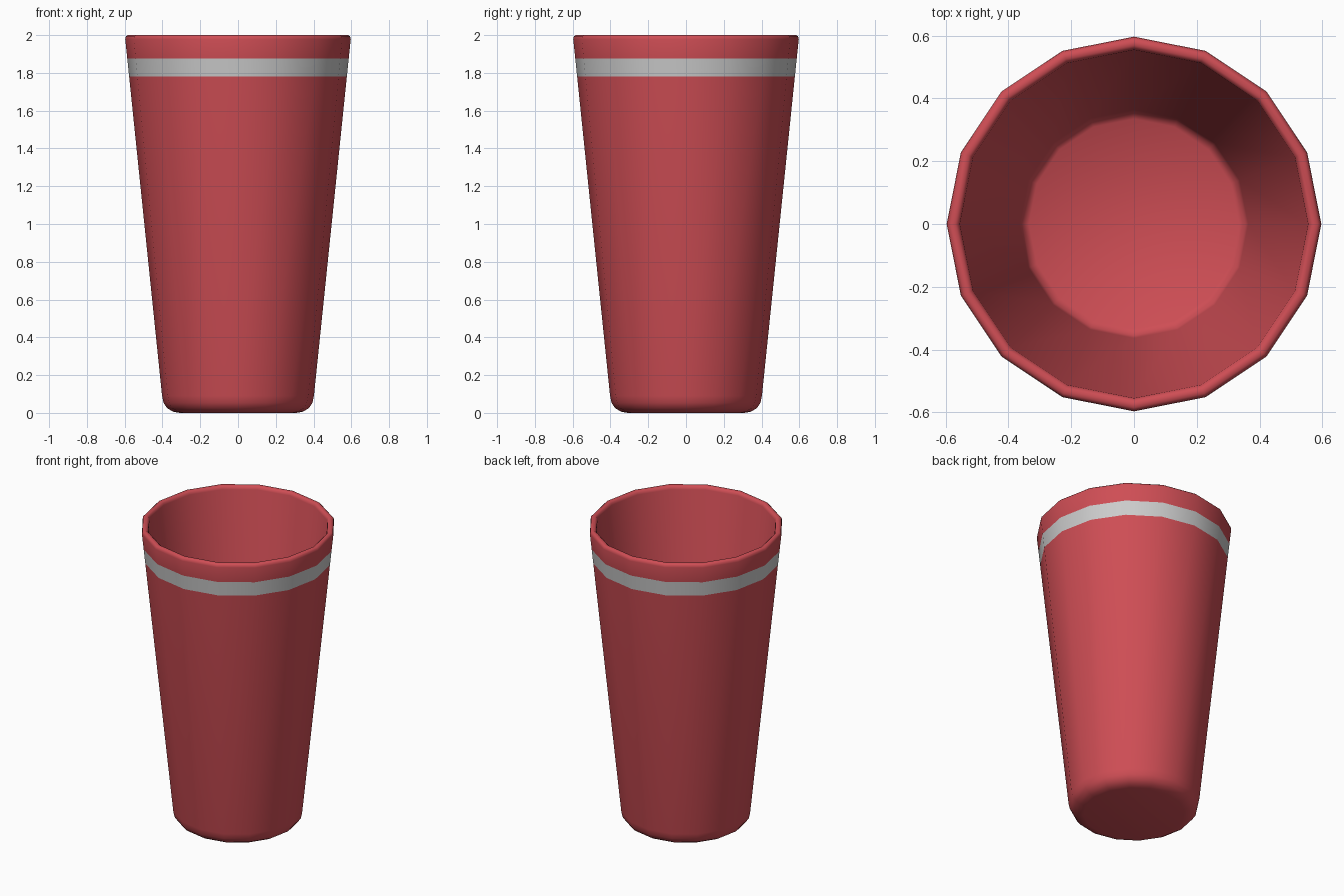
import bpy, bmesh
from math import cos, sin, tau, radians

if "Cube" in bpy.data.objects:
    bpy.data.objects.remove(bpy.data.objects["Cube"])

SIDES = 16
BAND = (1.78, 1.875)


def wall(z):
    """Outer radius of the tapered wall at height z."""
    return 0.40 + (0.597 - 0.40) * (z - 0.08) / (1.98 - 0.08)


def material(name, color):
    mat = bpy.data.materials.new(name)
    mat.diffuse_color = color
    mat.use_nodes = True
    mat.node_tree.nodes["Principled BSDF"].inputs["Base Color"].default_value = mat.diffuse_color
    return mat


# Half section (radius, height): base, outer wall, rolled lip, inner wall, floor
profile = [(0.31, 0.0), (0.345, 0.007), (0.375, 0.025), (0.394, 0.053), (0.402, 0.09),
           (wall(BAND[0]), BAND[0]), (wall(BAND[1]), BAND[1]),
           (0.597, 1.978), (0.594, 1.992), (0.585, 2.0),
           (0.569, 2.0), (0.559, 1.992), (0.555, 1.978),
           (0.364, 0.105), (0.356, 0.075), (0.335, 0.06)]

bm = bmesh.new()
rings = [[bm.verts.new((r * cos(tau * i / SIDES), r * sin(tau * i / SIDES), z))
          for i in range(SIDES)] for r, z in profile]
for k, (a, b) in enumerate(zip(rings, rings[1:])):
    for i in range(SIDES):
        j = (i + 1) % SIDES
        face = bm.faces.new((a[i], a[j], b[j], b[i]))
        face.material_index = 1 if k == 5 else 0   # pale band below the lip
bm.faces.new(rings[0][::-1])    # underside
bm.faces.new(rings[-1])         # inside floor
bmesh.ops.recalc_face_normals(bm, faces=bm.faces)

mesh = bpy.data.meshes.new("cup")
bm.to_mesh(mesh)
bm.free()
mesh.materials.append(material("red", (0.62, 0.075, 0.09, 1)))
mesh.materials.append(material("band_grey", (0.8, 0.8, 0.8, 1)))

cup = bpy.data.objects.new("cup", mesh)
bpy.context.collection.objects.link(cup)
bpy.context.view_layer.objects.active = cup
cup.select_set(True)
bpy.ops.object.shade_smooth_by_angle(angle=radians(50))
